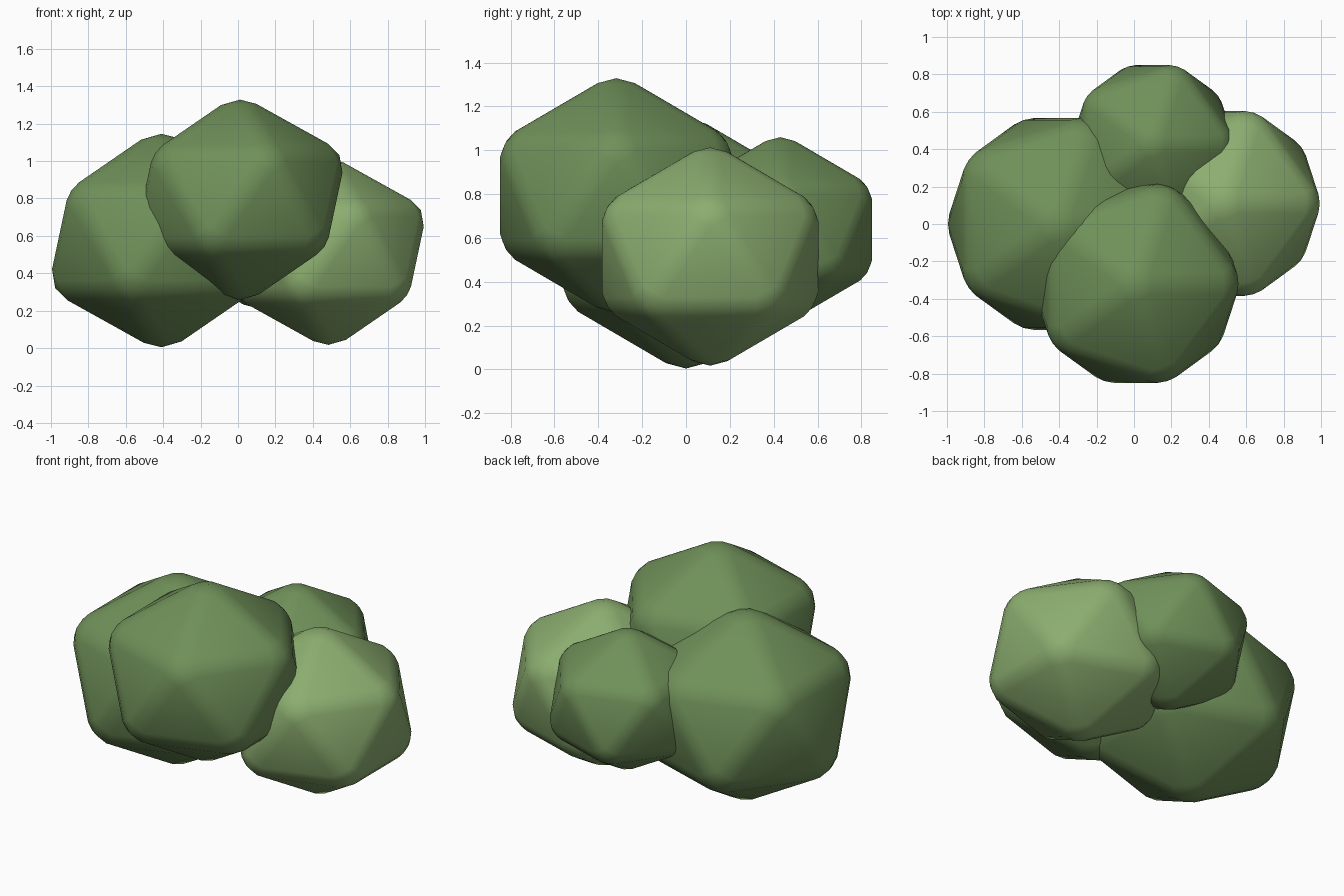
import bpy

if "Cube" in bpy.data.objects:
    bpy.data.objects.remove(bpy.data.objects["Cube"])


def material(name, color):
    mat = bpy.data.materials.new(name)
    mat.diffuse_color = color
    mat.use_nodes = True
    mat.node_tree.nodes["Principled BSDF"].inputs["Base Color"].default_value = mat.diffuse_color
    return mat


dark = material("leaf_green", (0.16, 0.28, 0.10, 1))
light = material("light_leaf_green", (0.26, 0.42, 0.16, 1))


# A leaf clump: slightly squashed icosahedron with rounded edges
def clump(name, location, radius, mat):
    bpy.ops.mesh.primitive_ico_sphere_add(subdivisions=1, radius=1, location=location)
    ob = bpy.context.object
    ob.name = name
    ob.scale = (radius, radius, radius * 0.9)
    bevel = ob.modifiers.new("rounded_edges", 'BEVEL')
    bevel.width = 0.1
    bevel.segments = 2
    bevel.limit_method = 'NONE'
    ob.data.materials.append(mat)
    bpy.ops.object.shade_smooth()


# Four overlapping clumps forming the bush
clump("left_clump", (-0.41, 0.00, 0.575), 0.682, dark)
clump("front_clump", (0.01, -0.318, 0.793), 0.64, dark)
clump("right_clump", (0.483, 0.11, 0.515), 0.595, light)
clump("back_clump", (0.10, 0.43, 0.637), 0.505, dark)
